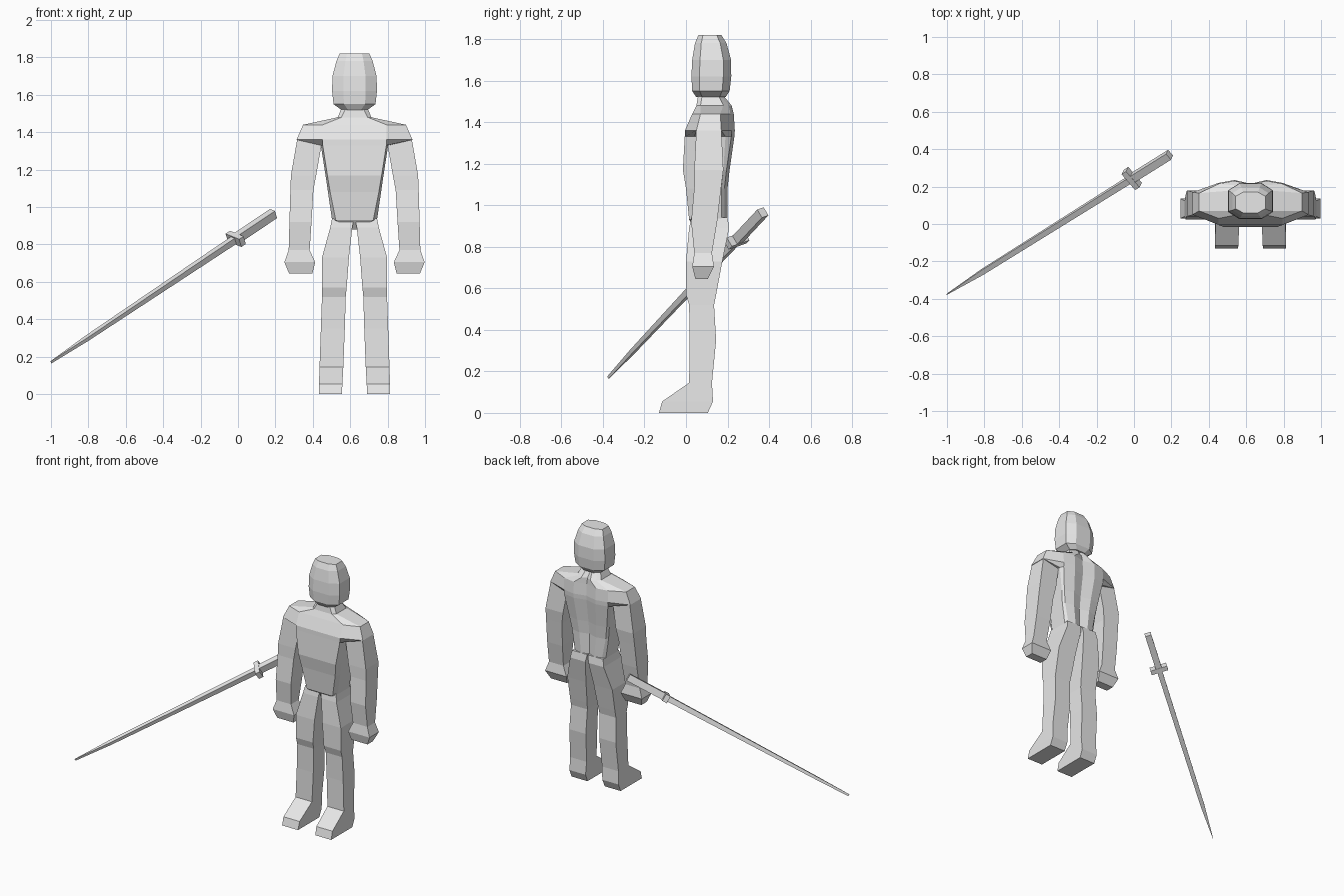
import bpy, bmesh
from mathutils import Matrix, Vector

cube = bpy.data.objects.get("Cube")
if cube:
    bpy.data.objects.remove(cube, do_unlink=True)

clay = bpy.data.materials.new("light_grey")
clay.use_nodes = True
clay.diffuse_color = (0.8, 0.8, 0.8, 1)
clay.node_tree.nodes["Principled BSDF"].inputs["Base Color"].default_value = clay.diffuse_color

BODY = Matrix.Translation((0.623, 0, 0))  # the figure stands beside its sword


def loft(name, rings, place, mirror=False):
    """Skin a list of equal-length point rings, cap both ends, flat shaded."""
    bm = bmesh.new()
    loops = [[bm.verts.new(p) for p in ring] for ring in rings]
    count = len(loops[0])
    for low, high in zip(loops, loops[1:]):
        for i in range(count):
            j = (i + 1) % count
            bm.faces.new((low[i], low[j], high[j], high[i]))
    bm.faces.new(loops[0])
    bm.faces.new(loops[-1])
    bmesh.ops.recalc_face_normals(bm, faces=bm.faces)
    mesh = bpy.data.meshes.new(name)
    bm.to_mesh(mesh)
    bm.free()
    mesh.materials.append(clay)
    obj = bpy.data.objects.new(name, mesh)
    bpy.context.collection.objects.link(obj)
    obj.matrix_world = place
    if mirror:
        obj.modifiers.new("Mirror", "MIRROR").use_mirror_merge = False
    return obj


def box_ring(z, x0, x1, y0, y1):
    return [(x0, y0, z), (x1, y0, z), (x1, y1, z), (x0, y1, z)]


def head_ring(z, half, y0, y1):
    """Chamfered rectangle with eight corners."""
    flat, mid, deep = half * 0.5, (y0 + y1) / 2, (y1 - y0) / 2
    side = deep * 0.6
    right = [(flat, mid - deep, z), (half, mid - side, z), (half, mid + side, z), (flat, mid + deep, z)]
    return right + [(-x, y, h) for x, y, h in reversed(right)]


def torso_ring(z, half, flat, front, back, side_front, side_back):
    """Flat chest, narrower sides and a back with a spine groove."""
    right = [(flat, front, z), (half, side_front, z), (half, side_back, z),
             (flat, back - 0.015, z), (flat / 2, back, z)]
    return right + [(0, back - 0.02, z)] + [(-x, y, h) for x, y, h in reversed(right)]


# Head
loft("head", [head_ring(*r) for r in (
    (1.52, 0.07, 0.05, 0.19), (1.55, 0.112, 0.03, 0.21), (1.62, 0.12, 0.026, 0.218),
    (1.70, 0.118, 0.03, 0.217), (1.78, 0.097, 0.043, 0.195), (1.82, 0.08, 0.06, 0.17))], BODY)

# Neck, shoulders and trunk
loft("torso", [torso_ring(*r) for r in (
    (0.88, 0.02, 0.015, 0.05, 0.17, 0.07, 0.14),
    (0.93, 0.12, 0.10, 0.015, 0.20, 0.04, 0.17),
    (1.08, 0.142, 0.13, 0, 0.20, 0.04, 0.17),
    (1.17, 0.155, 0.145, -0.015, 0.21, 0.04, 0.18),
    (1.33, 0.18, 0.17, -0.006, 0.233, 0.04, 0.19),
    (1.36, 0.31, 0.17, -0.005, 0.235, 0.05, 0.17),
    (1.44, 0.275, 0.17, 0.03, 0.23, 0.07, 0.165),
    (1.48, 0.09, 0.07, 0.05, 0.22, 0.07, 0.18),
    (1.54, 0.065, 0.04, 0.06, 0.17, 0.08, 0.15))], BODY)

# Arms ending in mitten hands
loft("arms", [box_ring(*r) for r in (
    (1.37, 0.17, 0.305, 0.05, 0.17), (1.17, 0.205, 0.34, 0.04, 0.18),
    (1.09, 0.22, 0.343, 0.04, 0.17), (0.92, 0.23, 0.348, 0.025, 0.15),
    (0.77, 0.24, 0.352, 0.04, 0.125),
    (0.705, 0.21, 0.375, 0.03, 0.135), (0.645, 0.225, 0.35, 0.045, 0.105))], BODY, True)

# Legs with wedge feet
loft("legs", [box_ring(*r) for r in (
    (0.94, 0.003, 0.12, 0.025, 0.2), (0.89, 0.012, 0.13, 0.015, 0.208),
    (0.73, 0.03, 0.174, 0, 0.175), (0.57, 0.042, 0.174, 0, 0.145),
    (0.52, 0.047, 0.174, 0.015, 0.135), (0.35, 0.052, 0.18, 0.018, 0.145),
    (0.145, 0.06, 0.187, 0.015, 0.125), (0.055, 0.065, 0.19, -0.115, 0.13),
    (0, 0.067, 0.19, -0.13, 0.105))], BODY, True)

# Sword frame: z runs from tip to pommel, x runs along the crossguard
tip, pommel = Vector((-1, -0.375, 0.17)), Vector((0.19, 0.37, 0.965))
along = (pommel - tip).normalized()
cross = Vector((-0.07, 0.085, 0.03))
cross = (cross - along * cross.dot(along)).normalized()
SWORD = Matrix.Translation(tip) @ Matrix((cross, along.cross(cross), along)).transposed().to_4x4()
length = (pommel - tip).length
guard = length * 0.83


def sword_part(name, *sections):
    loft(name, [box_ring(z, -w / 2, w / 2, -d / 2, d / 2) for z, w, d in sections], SWORD)


sword_part("sword_blade", (0, 0.002, 0.014), (length * 0.16, 0.027, 0.02), (guard, 0.034, 0.036))
sword_part("sword_guard", (guard - 0.016, 0.115, 0.05), (guard + 0.016, 0.115, 0.05))
sword_part("sword_grip", (guard, 0.042, 0.046), (length, 0.042, 0.046))
